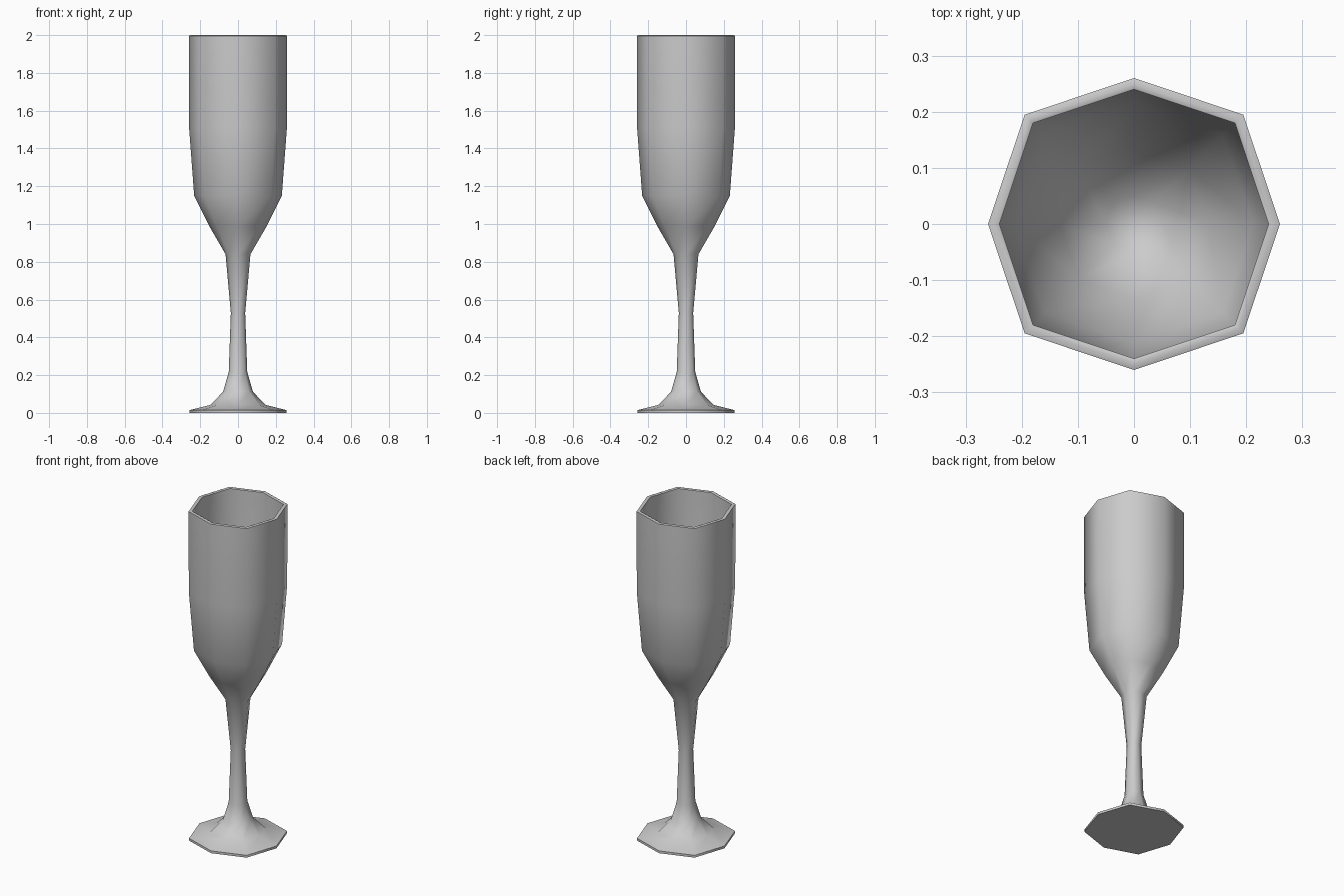
import bpy, bmesh, math

if "Cube" in bpy.data.objects:
    bpy.data.objects.remove(bpy.data.objects["Cube"])

# Half profile (radius, height): base, stem, outer bowl, rim, inner bowl
PROFILE = [
    (0.258, 0.0), (0.258, 0.014), (0.146, 0.042), (0.079, 0.112),
    (0.049, 0.217), (0.038, 0.53), (0.066, 0.84), (0.15, 0.985),
    (0.232, 1.15), (0.259, 1.51), (0.26, 1.996),
    (0.25, 2.0), (0.24, 1.996), (0.239, 1.51), (0.212, 1.16),
    (0.132, 1.0), (0.05, 0.88),
]
SIDES = 8


def ring(bm, r, z):
    # Diagonal corners sit slightly further out than the axis corners
    verts = []
    for i in range(SIDES):
        a = 2 * math.pi * i / SIDES
        k = r * (1.06 if i % 2 else 1.0)
        verts.append(bm.verts.new((k * math.cos(a), k * math.sin(a), z)))
    return verts


# Flute glass as one lathed octagonal shell
bm = bmesh.new()
rings = [ring(bm, r, z) for r, z in PROFILE]
for low, high in zip(rings, rings[1:]):
    for i in range(SIDES):
        j = (i + 1) % SIDES
        bm.faces.new((low[i], low[j], high[j], high[i]))

# Flat underside and bowl floor
bm.faces.new(list(reversed(rings[0])))
bm.faces.new(rings[-1])
bmesh.ops.recalc_face_normals(bm, faces=bm.faces[:])

mesh = bpy.data.meshes.new("flute_glass")
bm.to_mesh(mesh)
bm.free()
glass = bpy.data.objects.new("flute_glass", mesh)
bpy.context.collection.objects.link(glass)

# Smooth sides, crisp rim and foot edge
bpy.context.view_layer.objects.active = glass
glass.select_set(True)
bpy.ops.object.shade_smooth_by_angle(angle=math.radians(60))
